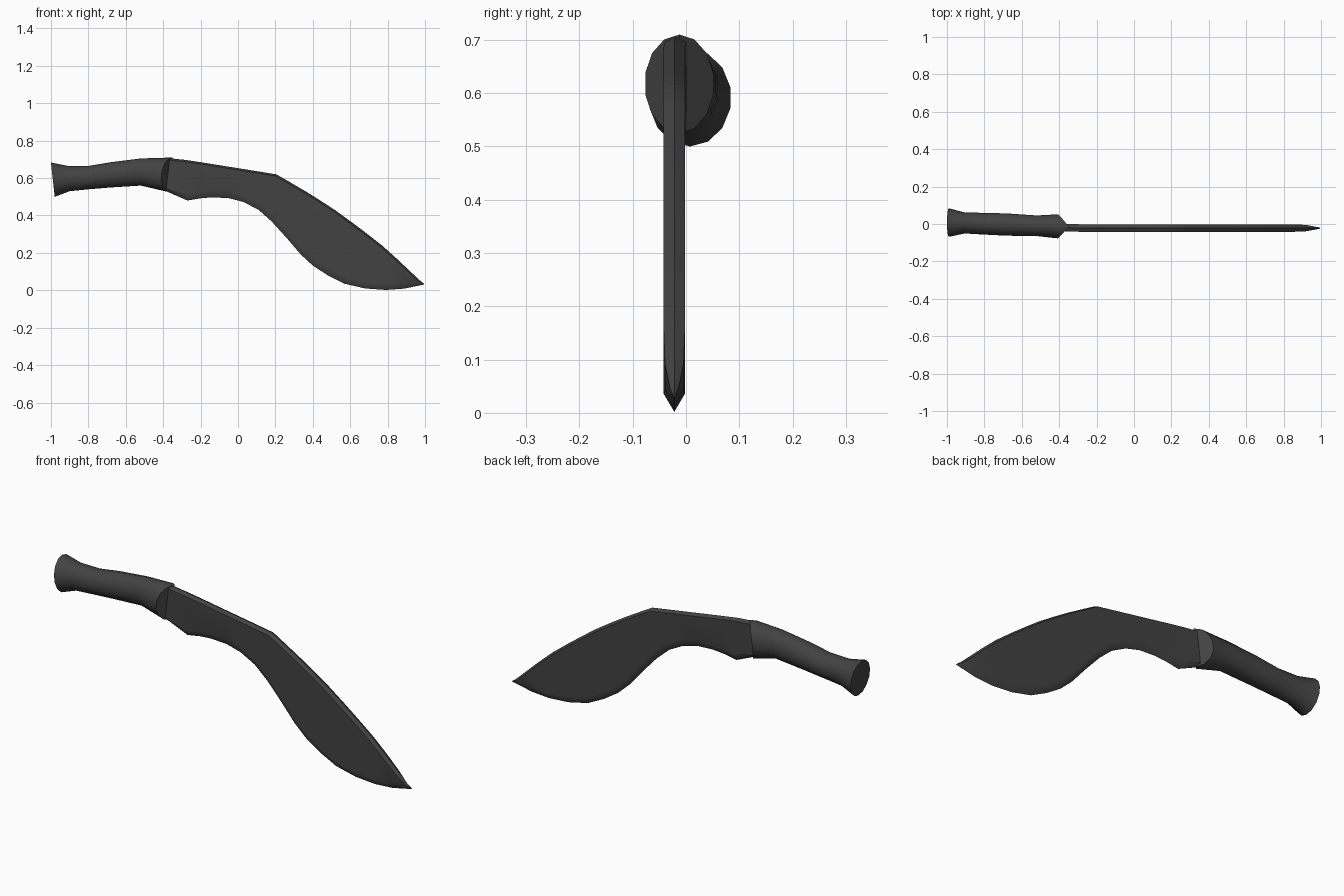
import bpy, bmesh, math
from mathutils import Vector

if "Cube" in bpy.data.objects:
    bpy.data.objects.remove(bpy.data.objects["Cube"])

dark = bpy.data.materials.new("dark grey")
dark.diffuse_color = (0.055, 0.055, 0.055, 1)
dark.use_nodes = True
dark.node_tree.nodes["Principled BSDF"].inputs["Base Color"].default_value = dark.diffuse_color


def loft(name, rings, cap_start=True, cap_end=True, split_end=False):
    """Skin a list of equal-length point rings into one object."""
    bm = bmesh.new()
    vr = [[bm.verts.new(p) for p in r] for r in rings]
    n = len(vr[0])
    for a, b in zip(vr, vr[1:]):
        for i in range(n):
            j = (i + 1) % n
            bm.faces.new((a[i], a[j], b[j], b[i]))
    if cap_start:
        bm.faces.new(vr[0][::-1])
    if split_end:      # two flat halves meeting on the centre line
        h = n // 2
        bm.faces.new(vr[-1][:h + 1])
        bm.faces.new(vr[-1][h:] + vr[-1][:1])
    elif cap_end:
        bm.faces.new(vr[-1])
    bmesh.ops.recalc_face_normals(bm, faces=bm.faces[:])
    me = bpy.data.meshes.new(name)
    bm.to_mesh(me)
    bm.free()
    me.materials.append(dark)
    ob = bpy.data.objects.new(name, me)
    bpy.context.collection.objects.link(ob)
    bpy.ops.object.select_all(action='DESELECT')
    ob.select_set(True)
    bpy.context.view_layer.objects.active = ob
    bpy.ops.object.shade_smooth_by_angle(angle=math.radians(38))
    return ob


# blade stations: spine x, z and cutting edge x, z
stations = [
    (-.365, .706, -.385, .53), (-.28, .697, -.27, .48), (-.20, .685, -.20, .492),
    (-.10, .669, -.14, .497), (0, .653, -.05, .493), (.10, .637, .03, .472),
    (.205, .62, .11, .43), (.28, .577, .18, .368), (.36, .53, .26, .28),
    (.44, .48, .335, .192), (.52, .428, .40, .132), (.60, .37, .48, .08),
    (.68, .31, .57, .035), (.77, .24, .68, .01), (.85, .168, .79, .002),
    (.92, .102, .89, .009), (.97, .055, .95, .022), (.995, .035, .995, .031)]
rings = []
for k, (sx, sz, ex, ez) in enumerate(stations):
    s, e = Vector((sx, 0, sz)), Vector((ex, 0, ez))
    L = (e - s).length
    d = (e - s) / L
    cy = -.019 if k == 0 else -.022
    half = .02 * min(1, .12 + L / .13)
    top = s + d * min(.01, L * .2)
    low = e - d * min(.012 if k == 0 else .036, L * .4)
    f, b = Vector((0, cy - half, 0)), Vector((0, cy + half, 0))
    c = Vector((0, cy, 0))
    rings.append([s + c, top + f, low + f, e + c, low + b, top + b])
blade = loft("blade", rings)
wn = blade.modifiers.new("flat sides", 'WEIGHTED_NORMAL')
wn.keep_sharp = True
wn.weight = 90

# handle sections: x at top, x at bottom, top z, bottom z, front y, back y
sections = [
    (-1.0, -.98, .683, .50, -.07, .085), (-.91, -.90, .665, .53, -.052, .063),
    (-.80, -.80, .665, .54, -.058, .061), (-.68, -.68, .685, .55, -.064, .058),
    (-.52, -.52, .705, .56, -.066, .047), (-.35, -.37, .71, .525, -.078, .053)]
N = 14
rings = []
for k, (xt, xb, zt, zb, y0, y1) in enumerate(sections):
    ring = []
    for i in range(N):
        a = 2 * math.pi * i / N
        c, s = math.cos(a), math.sin(a)
        x = (xt + xb) / 2 + (xt - xb) / 2 * c
        if k == len(sections) - 1:   # wedge-shaped front end
            x -= .05 * abs(s)
        ring.append((x, (y0 + y1) / 2 + (y1 - y0) / 2 * s,
                     (zt + zb) / 2 + (zt - zb) / 2 * c))
    rings.append(ring)
loft("handle", rings, split_end=True)
